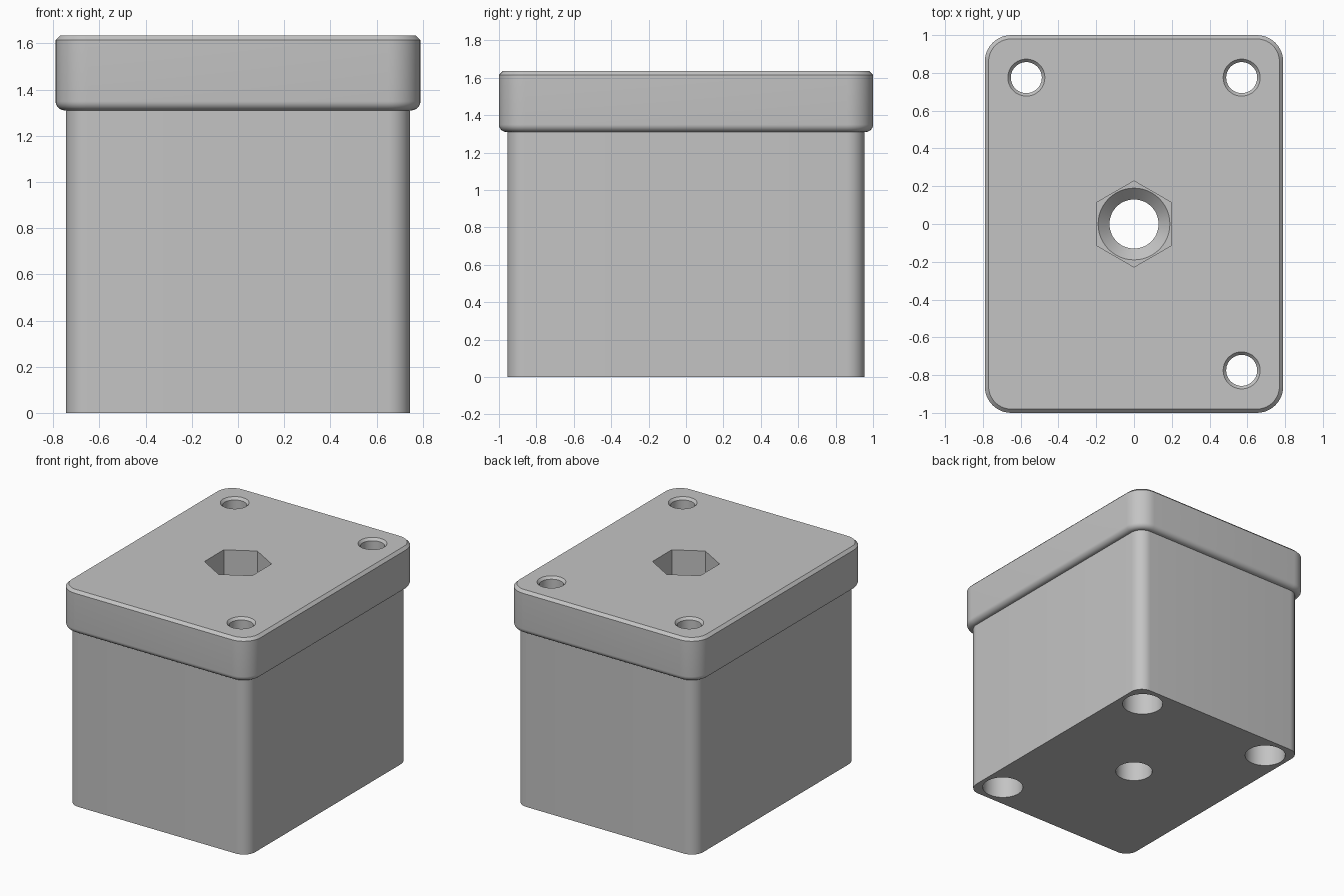
import bpy, bmesh
from math import sin, cos, pi, radians

cube = bpy.data.objects.get("Cube")
if cube:
    bpy.data.objects.remove(cube, do_unlink=True)

grey = bpy.data.materials.new("plain_grey")
grey.use_nodes = True
COLOUR = (0.55, 0.55, 0.55, 1)
grey.diffuse_color = COLOUR
grey.node_tree.nodes["Principled BSDF"].inputs["Base Color"].default_value = COLOUR

CAP_X, CAP_Y, CAP_R = 0.79, 1.0, 0.14
LIP = 0.045                      # how far the cap overhangs the body
BODY_TOP, TOP = 1.31, 1.635
CHAMFER = 0.02


def loft(name, rings):
    """Solid skinned through a stack of rings of equal point count."""
    bm = bmesh.new()
    loops = [[bm.verts.new(p) for p in ring] for ring in rings]
    n = len(loops[0])
    for low, high in zip(loops, loops[1:]):
        for i in range(n):
            j = (i + 1) % n
            bm.faces.new((low[i], low[j], high[j], high[i]))
    bm.faces.new(loops[0][::-1])
    bm.faces.new(loops[-1])
    bmesh.ops.recalc_face_normals(bm, faces=bm.faces)
    mesh = bpy.data.meshes.new(name)
    bm.to_mesh(mesh)
    bm.free()
    mesh.materials.append(grey)
    obj = bpy.data.objects.new(name, mesh)
    bpy.context.collection.objects.link(obj)
    return obj


def rounded_rectangle(inset, z, steps=10):
    r = CAP_R - inset
    points = []
    for k, (sx, sy) in enumerate(((1, 1), (-1, 1), (-1, -1), (1, -1))):
        for s in range(steps + 1):
            a = (k + s / steps) * pi / 2
            points.append((sx * (CAP_X - CAP_R) + r * cos(a),
                           sy * (CAP_Y - CAP_R) + r * sin(a), z))
    return points


def circle(x, y, r, z, sides=48, turn=0.0):
    return [(x + r * cos(turn + 2 * pi * i / sides),
             y + r * sin(turn + 2 * pi * i / sides), z) for i in range(sides)]


def turned(name, x, y, profile):
    return loft(name, [circle(x, y, r, z) for r, z in profile])


# Body with overhanging cap: straight walls, rounded lip, chamfered top
rings = [rounded_rectangle(LIP, 0), rounded_rectangle(LIP, BODY_TOP)]
FILLET = 0.04
for s in range(9):
    a = s / 8 * pi / 2
    rings.append(rounded_rectangle(FILLET * (1 - sin(a)),
                                   BODY_TOP + FILLET * (1 - cos(a))))
rings.append(rounded_rectangle(0, TOP - CHAMFER))
rings.append(rounded_rectangle(CHAMFER, TOP))
block = loft("capped_block", rings)

# Screw holes in three corners: wide bore below, narrow and chamfered above
cutters = []
for x, y in ((-0.57, 0.775), (0.57, 0.775), (0.57, -0.775)):
    cutters.append(turned("screw_hole_cutter", x, y, (
        (0.143, -0.1), (0.143, BODY_TOP), (0.082, BODY_TOP + 0.001),
        (0.082, TOP - 0.018), (0.098, TOP), (0.098, TOP + 0.1))))

# Centre bolt hole with a conical seat under a hexagonal pocket
HEX_FLOOR = 1.25
cutters.append(turned("bolt_hole_cutter", 0, 0, (
    (0.13, -0.1), (0.13, HEX_FLOOR - 0.06), (0.19, HEX_FLOOR), (0.19, HEX_FLOOR + 0.05))))
cutters.append(loft("hex_pocket_cutter", [
    circle(0, 0, 0.228, z, sides=6, turn=pi / 6) for z in (HEX_FLOOR, TOP + 0.1)]))

bpy.context.view_layer.objects.active = block
for cutter in cutters:
    cutter.hide_render = True
    mod = block.modifiers.new("cut", 'BOOLEAN')
    mod.operation = 'DIFFERENCE'
    mod.solver = 'EXACT'
    mod.object = cutter
    bpy.ops.object.modifier_apply(modifier=mod.name)
for cutter in cutters:
    bpy.data.objects.remove(cutter, do_unlink=True)

bpy.ops.object.select_all(action='DESELECT')
block.select_set(True)
bpy.ops.object.shade_smooth_by_angle(angle=radians(30))
